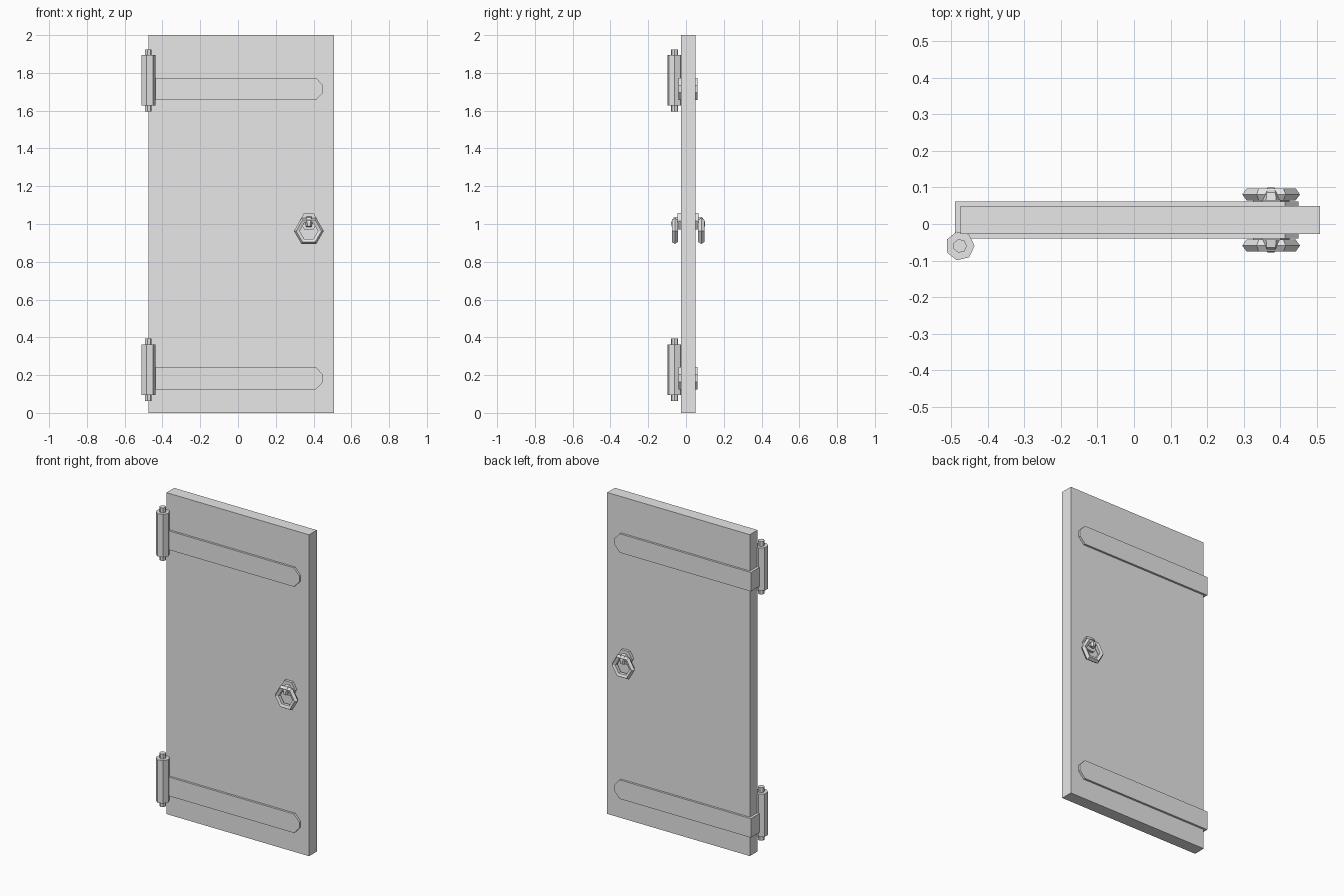
import bpy, bmesh, math
from mathutils import Vector

cube = bpy.data.objects.get("Cube")
if cube:
    bpy.data.objects.remove(cube, do_unlink=True)

# One flat grey for everything
grey = bpy.data.materials.new("plain_grey")
grey.use_nodes = True
grey.diffuse_color = (0.8, 0.8, 0.8, 1)
grey.node_tree.nodes["Principled BSDF"].inputs["Base Color"].default_value = grey.diffuse_color


def loft(name, rings, closed=False):
    """Join equal-length rings of points; cap the ends unless closed."""
    bm = bmesh.new()
    loops = [[bm.verts.new(p) for p in ring] for ring in rings]
    n = len(loops[0])
    pairs = list(zip(loops, loops[1:]))
    if closed:
        pairs.append((loops[-1], loops[0]))
    else:
        bm.faces.new(loops[0])
        bm.faces.new(loops[-1])
    for a, b in pairs:
        for i in range(n):
            j = (i + 1) % n
            bm.faces.new((a[i], a[j], b[j], b[i]))
    bmesh.ops.recalc_face_normals(bm, faces=bm.faces)
    mesh = bpy.data.meshes.new(name)
    bm.to_mesh(mesh)
    bm.free()
    mesh.materials.append(grey)
    obj = bpy.data.objects.new(name, mesh)
    bpy.context.collection.objects.link(obj)
    return obj


def polygon(center, radius, sides, u, v):
    """Regular polygon in the plane of u and v, first corner along u."""
    c, u, v = Vector(center), Vector(u), Vector(v)
    angles = [math.tau * i / sides for i in range(sides)]
    return [c + radius * (math.cos(a) * u + math.sin(a) * v) for a in angles]


X, Y, Z = Vector((1, 0, 0)), Vector((0, 1, 0)), Vector((0, 0, 1))


def slab(name, outline, y0, y1):
    return loft(name, [[(x, y, z) for x, z in outline] for y in (y0, y1)])


def post(name, radius, z0, z1):
    return loft(name, [polygon((-0.476, -0.06, z), radius, 7, X, Y) for z in (z0, z1)])


# Door panel
slab("door_panel", [(-0.474, 0), (0.508, 0), (0.508, 2), (-0.474, 2)], -0.027, 0.049)

# Straps wrapping the hinge edge, with seven-sided hinge barrels and pins
for label, base in (("lower", 0.0), ("upper", 1.532)):
    lo, hi = base + 0.124, base + 0.242
    slab(label + "_strap", [(-0.49, lo), (0.413, lo), (0.45, lo + 0.04),
                            (0.45, hi - 0.04), (0.413, hi), (-0.49, hi)], -0.04, 0.062)
    post(label + "_hinge_barrel", 0.04, base + 0.095, base + 0.362)
    post(label + "_hinge_pin", 0.019, base + 0.063, base + 0.393)

# Ring pull on each face of the door
HX, MID = 0.375, 0.011
for label, s in (("front", -1), ("back", 1)):
    # Hexagonal backing plate
    loft(label + "_pull_plate", [polygon((HX, MID + s * d, 1.015), r, 6, X, Z)
                                 for d, r in ((0.03, 0.05), (0.055, 0.05))])
    # Tapered hook bending down through the ring
    path = [(0.05, 1.015, 0.028, 0), (0.068, 1.016, 0.024, 0.35),
            (0.077, 1.002, 0.018, 0.9), (0.077, 0.985, 0.014, 1.4)]
    loft(label + "_pull_hook", [polygon((HX, MID + s * d, z), r, 6, X,
                                        math.cos(t) * Z + s * math.sin(t) * Y)
                                for d, z, r, t in path])
    # Hanging hexagonal ring
    center = Vector((HX, MID + s * 0.07, 0.963))
    spokes = polygon((0, 0, 0), 1, 6, X, Z)
    loft(label + "_pull_ring", [polygon(center + 0.062 * d, 0.017, 5, d, s * Y)
                                for d in spokes], closed=True)
